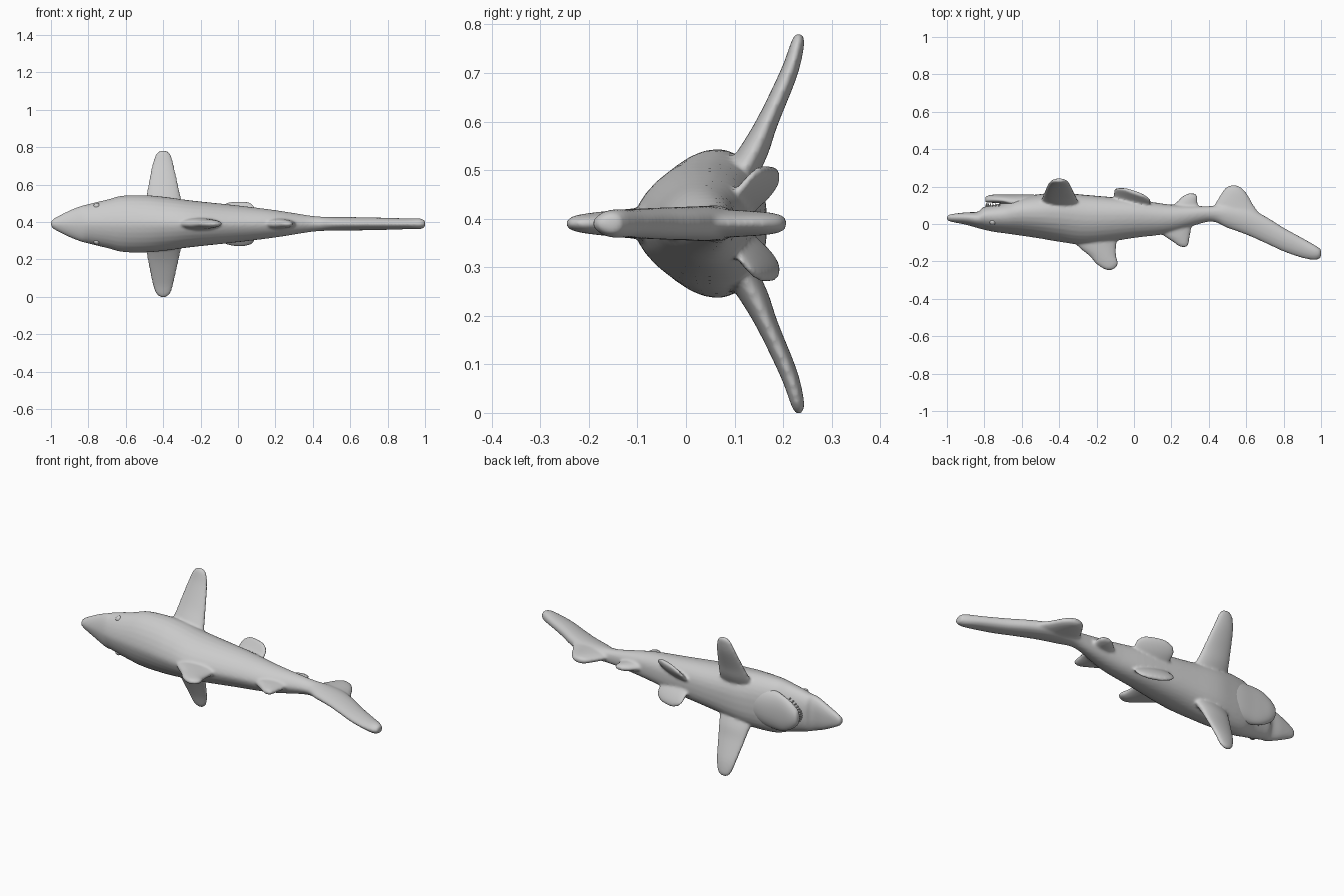
import bpy, bmesh, math
from mathutils import Vector, Matrix

CZ = 0.39   # height of the symmetry plane
N = 32      # points around each section


def spline(rows, steps=5):
    """Catmull-Rom interpolation of section rows."""
    out = []
    for i in range(len(rows) - 1):
        p = [rows[max(0, min(len(rows) - 1, i + k))] for k in (-1, 0, 1, 2)]
        for s in range(steps):
            t = s / steps
            out.append([0.5 * (2 * b + (c - a) * t + (2 * a - 5 * b + 4 * c - d) * t * t
                               + (3 * b - a - 3 * c + d) * t ** 3) for a, b, c, d in zip(*p)])
    return out + [list(rows[-1])]


def skin(bm, rings):
    vs = [[bm.verts.new(p) for p in r] for r in rings]
    for a, b in zip(vs, vs[1:]):
        for i in range(N):
            j = (i + 1) % N
            bm.faces.new((a[i], a[j], b[j], b[i]))
    bm.faces.new(vs[0])
    bm.faces.new(vs[-1])


def spow(v, e):
    return math.copysign(abs(v) ** e, v)


def trunk(bm, rows, back=1.25, belly=0.8, mid=0.6):
    """Rows: x, back y, belly y, half width."""
    rings = []
    for x, y0, y1, w in spline(rows):
        ym = y0 + mid * (y1 - y0)
        ring = []
        for i in range(N):
            a = 2 * math.pi * i / N
            s, c = math.sin(a), math.cos(a)
            h, e = ((y1 - ym), belly) if s > 0 else ((ym - y0), back)
            ring.append((x, ym + h * s, CZ + w * spow(c, e)))
        rings.append(ring)
    skin(bm, rings)


def fin(bm, rows, normal, side=1, slope=0.0):
    """Rows: front x, rear x, y, z offset, half thickness."""
    n = Vector(normal).normalized()
    rings = []
    for x0, x1, y, z, t in spline(rows):
        h = (x1 - x0) / 2
        ring = []
        for i in range(N):
            a = 2 * math.pi * i / N
            p = Vector(((x0 + x1) / 2, y, z)) + Vector((1, slope, 0)) * h * math.cos(a)
            p += n * t * math.sin(a)
            ring.append((p.x, p.y, CZ + side * p.z))
        rings.append(ring)
    skin(bm, rings)


def finish(bm, name):
    bmesh.ops.recalc_face_normals(bm, faces=bm.faces)
    for f in bm.faces:
        f.smooth = True
    me = bpy.data.meshes.new(name)
    bm.to_mesh(me)
    bm.free()
    ob = bpy.data.objects.new(name, me)
    bpy.context.collection.objects.link(ob)
    return ob


# Body with head and upper tail lobe
bm = bmesh.new()
trunk(bm, [(-1.0, 0.02, 0.042, 0.012), (-0.98, 0.012, 0.052, 0.032), (-0.9, -0.004, 0.062, 0.072),
           (-0.835, -0.022, 0.066, 0.097), (-0.805, -0.03, 0.09, 0.104), (-0.75, -0.042, 0.102, 0.118),
           (-0.69, -0.05, 0.115, 0.132), (-0.62, -0.06, 0.142, 0.15), (-0.5, -0.078, 0.16, 0.153),
           (-0.4, -0.095, 0.167, 0.145), (-0.25, -0.11, 0.155, 0.125), (0.0, -0.075, 0.132, 0.098),
           (0.2, -0.048, 0.103, 0.073), (0.4, 0.012, 0.095, 0.042), (0.5, -0.022, 0.105, 0.037),
           (0.6, -0.058, 0.09, 0.036), (0.7, -0.102, 0.042, 0.034), (0.8, -0.148, -0.02, 0.032),
           (0.9, -0.182, -0.075, 0.029), (0.97, -0.193, -0.115, 0.029), (1.0, -0.18, -0.135, 0.018)])

# Paired pectoral and pelvic fins
for s in (1, -1):
    fin(bm, [(-0.51, -0.28, 0.08, 0.05, 0.035), (-0.492, -0.305, 0.135, 0.14, 0.03),
             (-0.48, -0.32, 0.168, 0.21, 0.022), (-0.46, -0.342, 0.212, 0.31, 0.018),
             (-0.44, -0.36, 0.23, 0.37, 0.014), (-0.415, -0.385, 0.235, 0.391, 0.008)],
        (0, 1, -0.4), s)
    fin(bm, [(-0.11, 0.08, 0.09, 0.02, 0.02), (-0.11, 0.09, 0.135, 0.06, 0.018),
             (-0.095, 0.09, 0.158, 0.09, 0.016), (-0.06, 0.07, 0.168, 0.11, 0.012),
             (-0.02, 0.04, 0.171, 0.117, 0.006)], (0, 1, -0.9), s, -0.35)

# First and second back fins, anal fin, lower tail lobe
Z = (0, 0, 1)
fin(bm, [(-0.36, -0.08, -0.05, 0, 0.035), (-0.3, -0.095, -0.12, 0, 0.03),
         (-0.24, -0.095, -0.17, 0, 0.025), (-0.205, -0.085, -0.21, 0, 0.02),
         (-0.17, -0.1, -0.236, 0, 0.014), (-0.145, -0.12, -0.246, 0, 0.006)], Z)
fin(bm, [(0.1, 0.31, -0.01, 0, 0.03), (0.155, 0.3, -0.06, 0, 0.025),
         (0.2, 0.295, -0.09, 0, 0.02), (0.235, 0.29, -0.115, 0, 0.013),
         (0.255, 0.275, -0.124, 0, 0.006)], Z)
fin(bm, [(0.16, 0.35, 0.07, 0, 0.025), (0.225, 0.34, 0.115, 0, 0.022),
         (0.255, 0.34, 0.145, 0, 0.017), (0.285, 0.33, 0.163, 0, 0.008)], Z)
fin(bm, [(0.4, 0.7, 0.02, 0, 0.033), (0.43, 0.64, 0.1, 0, 0.028),
         (0.465, 0.605, 0.16, 0, 0.024), (0.49, 0.575, 0.194, 0, 0.018),
         (0.52, 0.545, 0.207, 0, 0.008)], Z)
body = finish(bm, "body_and_fins")
m = body.modifiers.new("blend", 'REMESH')
m.mode = 'VOXEL'
m.voxel_size = 0.007
m.use_smooth_shade = True
m = body.modifiers.new("soften", 'SMOOTH')
m.factor = 0.5
m.iterations = 6

# Lower jaw
bm = bmesh.new()
trunk(bm, [(-0.795, 0.12, 0.14, 0.02), (-0.785, 0.115, 0.15, 0.045), (-0.75, 0.113, 0.157, 0.075),
           (-0.7, 0.108, 0.158, 0.098), (-0.64, 0.09, 0.158, 0.108), (-0.56, 0.08, 0.158, 0.1),
           (-0.46, 0.08, 0.15, 0.06)], 0.8, 0.9, 0.35)
finish(bm, "lower_jaw")

# Upper teeth along the mouth curve
bm = bmesh.new()
for i in range(-7, 8):
    t = i / 7
    mat = Matrix.Translation((-0.79 + 0.07 * t * t, 0.102, CZ + 0.078 * t)) @ Matrix.Rotation(-math.pi / 2, 4, 'X')
    bmesh.ops.create_cone(bm, cap_ends=True, segments=8, radius1=0.006, radius2=0.0005,
                          depth=0.022, matrix=mat)
finish(bm, "teeth")

# Eyes
for s, side in ((1, "left"), (-1, "right")):
    bm = bmesh.new()
    bmesh.ops.create_uvsphere(bm, u_segments=20, v_segments=12, radius=0.018,
                              matrix=Matrix.Translation((-0.755, 0.012, CZ + s * 0.093)))
    finish(bm, "eye_" + side)
